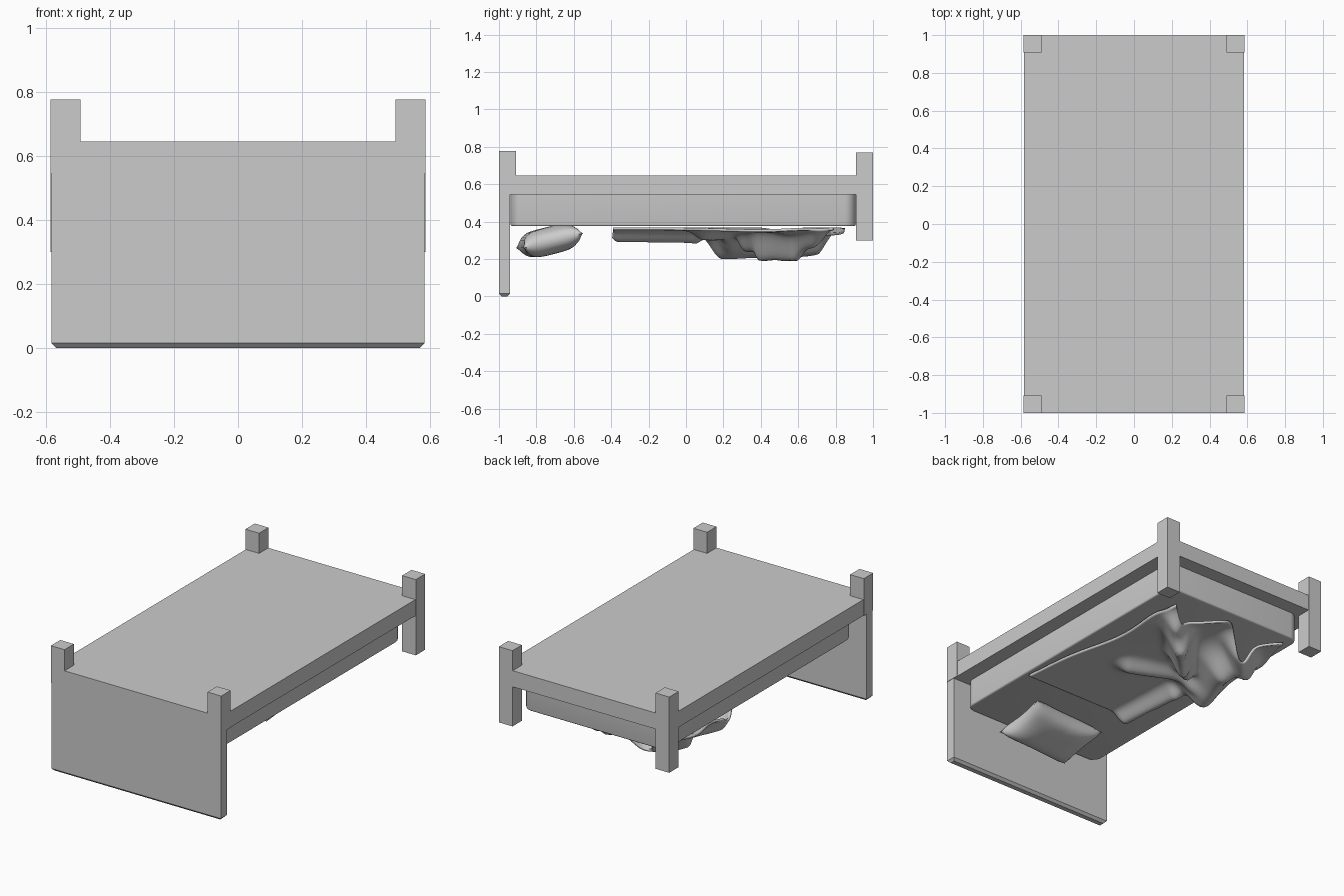
import bpy, bmesh, math
from mathutils import Vector

if "Cube" in bpy.data.objects:
    bpy.data.objects.remove(bpy.data.objects["Cube"])


def box(name, x0, x1, y0, y1, z0, z1):
    bm = bmesh.new()
    bmesh.ops.create_cube(bm, size=1)
    for v in bm.verts:
        v.co = Vector((x0 + (v.co.x + .5) * (x1 - x0),
                       y0 + (v.co.y + .5) * (y1 - y0),
                       z0 + (v.co.z + .5) * (z1 - z0)))
    return finish(name, bm)


def finish(name, bm):
    me = bpy.data.meshes.new(name)
    bmesh.ops.recalc_face_normals(bm, faces=bm.faces)
    bm.to_mesh(me)
    bm.free()
    ob = bpy.data.objects.new(name, me)
    bpy.context.collection.objects.link(ob)
    return ob


def bevel_edges(ob, test, width, segments):
    bm = bmesh.new()
    bm.from_mesh(ob.data)
    edges = [e for e in bm.edges if test(e)]
    bmesh.ops.bevel(bm, geom=edges, offset=width, segments=segments,
                    affect='EDGES', profile=.5)
    bm.to_mesh(ob.data)
    bm.free()


def smooth(ob, angle=40):
    bpy.ops.object.select_all(action='DESELECT')
    ob.select_set(True)
    bpy.context.view_layer.objects.active = ob
    bpy.ops.object.shade_smooth_by_angle(angle=math.radians(angle))


def sheet(bm, nu, nv, f):
    """Grid of faces from f(u, v), u and v in 0..1."""
    g = [[bm.verts.new(f(i / nu, j / nv)) for j in range(nv + 1)] for i in range(nu + 1)]
    for i in range(nu):
        for j in range(nv):
            bm.faces.new((g[i][j], g[i + 1][j], g[i + 1][j + 1], g[i][j + 1]))


# Bed base slab (the bed lies upside down, legs pointing up)
box("bed_base", -.582, .582, -.998, .998, .545, .645)

# Headboard with chamfered rim
head = box("headboard", -.582, .582, -1, -.94, 0, .645)
bevel_edges(head, lambda e: all(v.co.z < .01 for v in e.verts), .015, 1)

# Legs and foot posts
for s, side in ((1, "right"), (-1, "left")):
    a, b = sorted((s * .491, s * .585))
    box("head_leg_" + side, a, b, -1, -.908, .545, .776)
    box("foot_post_" + side, a, b, .908, 1, .30, .77)

# Mattress with rounded upright corners and softened rims
mat = box("mattress", -.49, .49, -.938, .908, .375, .60)
bevel_edges(mat, lambda e: abs(e.verts[0].co.z - e.verts[1].co.z) > .1, .06, 8)
bevel_edges(mat, lambda e: all(v.co.z < .38 for v in e.verts), .01, 3)
smooth(mat)


# Pillow: two puffed sheets meeting at a seam with pointed corners
def pillow_side(sign):
    def f(u, v):
        a, b = 2 * u - 1, 2 * v - 1
        x = .265 * a * (1 - .10 * (1 - b * b) * a * a)
        y = .165 * b * (1 - .10 * (1 - a * a) * b * b)
        t = max(0, (1 - a ** 4) * (1 - b ** 4)) ** .55
        wrinkle = 1 + .05 * math.sin(5 * a + 3 * b) * abs(a)
        return (x, y, sign * .073 * t * wrinkle)
    return f


bm = bmesh.new()
for s in (1, -1):
    sheet(bm, 32, 24, pillow_side(s))
bmesh.ops.remove_doubles(bm, verts=bm.verts, dist=1e-4)
pillow = finish("pillow", bm)
pillow.location = (.02, -.73, .298)
pillow.rotation_euler = (math.radians(14), 0, math.radians(4))
smooth(pillow, 60)


# Crumpled blanket hanging under the mattress
def ridge(x, y, ax, ay, bx, by, depth, width):
    """Fold running from (ax, ay) to (bx, by)."""
    d = Vector((bx - ax, by - ay))
    p = Vector((x - ax, y - ay))
    t = min(1, max(0, p.dot(d) / d.length_squared))
    return depth * math.exp(-((p - t * d).length / width) ** 2)


FOLDS = [(-.24, -.36, -.26, .05, .065, .05),
         (-.33, .22, -.22, .52, .150, .10),
         (-.10, .34, .16, .62, .100, .055),
         (.28, .70, .02, .42, .080, .05),
         (-.36, .58, -.16, .74, .105, .06),
         (.12, .10, -.20, .24, .050, .06)]


def blanket(u, v):
    y = -.39 + 1.20 * u
    # Sides drift with length, with a wavy outline towards the foot
    right = .47 - .14 * u + .03 * math.sin(9 * u) * u
    left = -.26 - .19 * min(1, max(0, (u - .2) / .35)) + .03 * math.sin(14 * u) * u
    x = left + (right - left) * v
    y += u ** 4 * (.06 * math.cos(11 * v) - .02)
    drop = sum(ridge(x, y, *f) for f in FOLDS)
    drop += .03 * u * u * (1 + math.sin(16 * x + 7 * y)) / 2
    # Folds lean sideways so that they overhang a little
    return (x - .35 * drop * u, y - .25 * drop * u, .362 - min(drop, .165))


bm = bmesh.new()
sheet(bm, 90, 70, blanket)
cloth = finish("blanket", bm)
mod = cloth.modifiers.new("thickness", 'SOLIDIFY')
mod.thickness = .014
mod.offset = 0
smooth(cloth, 60)
